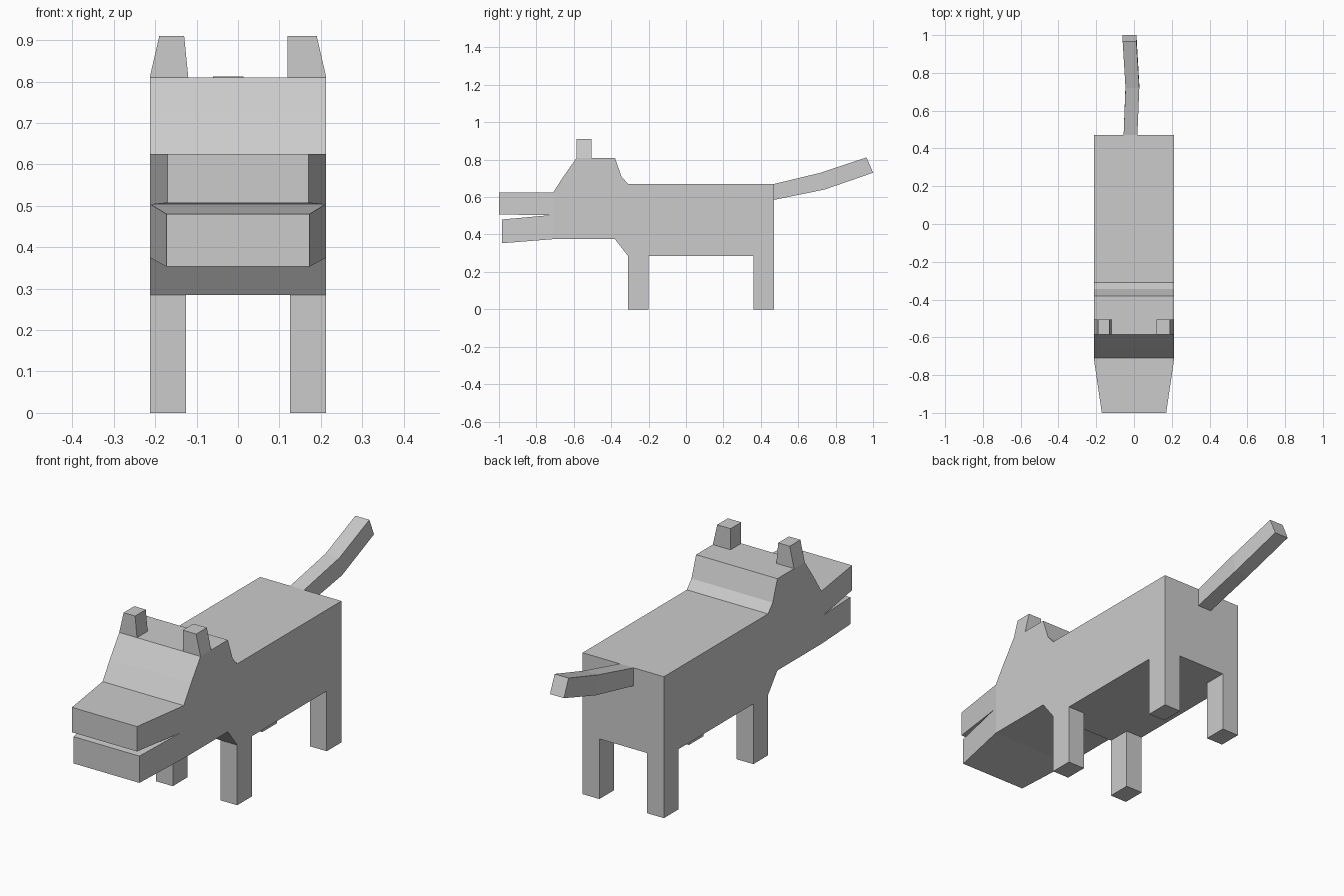
import bpy, bmesh
from mathutils import Vector

cube = bpy.data.objects.get("Cube")
if cube:
    bpy.data.objects.remove(cube, do_unlink=True)

GREY = (0.6, 0.6, 0.6, 1.0)
grey = bpy.data.materials.new("plain grey")
grey.use_nodes = True
grey.diffuse_color = GREY
grey.node_tree.nodes["Principled BSDF"].inputs["Base Color"].default_value = GREY

HALF = 0.213      # half width of the body
SNOUT = -0.71     # where the muzzle starts to taper


def finish(name, bm):
    bmesh.ops.recalc_face_normals(bm, faces=bm.faces)
    mesh = bpy.data.meshes.new(name)
    bm.to_mesh(mesh)
    bm.free()
    mesh.materials.append(grey)
    obj = bpy.data.objects.new(name, mesh)
    bpy.context.collection.objects.link(obj)
    return obj


def loft(name, rings):
    """Skin matching rings of points and cap both ends."""
    bm = bmesh.new()
    loops = [[bm.verts.new(p) for p in ring] for ring in rings]
    for a, b in zip(loops, loops[1:]):
        n = len(a)
        for i in range(n):
            j = (i + 1) % n
            bm.faces.new((a[i], a[j], b[j], b[i]))
    bm.faces.new(loops[0])
    bm.faces.new(loops[-1])
    return finish(name, bm)


def rect(x0, x1, y0, y1, z):
    return [(x0, y0, z), (x1, y0, z), (x1, y1, z), (x0, y1, z)]


# Body and head: side outline with an open mouth, swept across the width
outline = [(-1, 0.625), (SNOUT, 0.625), (-0.655, 0.71), (-0.585, 0.81),
           (-0.38, 0.81), (-0.345, 0.71), (-0.31, 0.67), (0.47, 0.67),
           (0.47, 0.285), (-0.31, 0.285), (-0.38, 0.375), (SNOUT, 0.375),
           (-0.985, 0.353), (-0.985, 0.48), (-0.73, 0.503), (-1, 0.507)]
body = loft("body_and_head", [[(x, y, z) for y, z in outline] for x in (-HALF, HALF)])

# Muzzle: cut the sides at the cheek and narrow everything in front of it
bm = bmesh.new()
bm.from_mesh(body.data)
bmesh.ops.bisect_plane(bm, geom=bm.verts[:] + bm.edges[:] + bm.faces[:],
                       plane_co=Vector((0, SNOUT, 0)), plane_no=Vector((0, 1, 0)))
for v in bm.verts:
    if v.co.y < SNOUT:
        v.co.x *= 1 - 0.2 * (SNOUT - v.co.y) / (1 + SNOUT)
bm.to_mesh(body.data)
bm.free()

# Legs
for side, s in (("left", 1), ("right", -1)):
    for end, y0, y1 in (("front", -0.31, -0.2), ("back", 0.36, 0.47)):
        loft(f"{end}_{side}_leg",
             [rect(s * 0.125, s * HALF, y0, y1, z) for z in (0, 0.285)])

# Ears, slanted on the outer side
for side, s, inner in (("left", 1, 0.12), ("right", -1, 0.13)):
    loft(f"{side}_ear", [rect(s * 0.12, s * HALF, -0.585, -0.505, 0.81),
                         rect(s * inner, s * 0.19, -0.585, -0.505, 0.91)])

# Tail: three sections, each from its lower edge to its upper edge
sections = [((0.47, 0.585), (0.47, 0.67), -0.055),
            ((0.74, 0.64), (0.72, 0.73), -0.045),
            ((1.0, 0.73), (0.965, 0.812), -0.06)]
loft("tail", [[(x, *low), (x + 0.073, *low), (x + 0.073, *high), (x, *high)]
              for low, high, x in sections])
